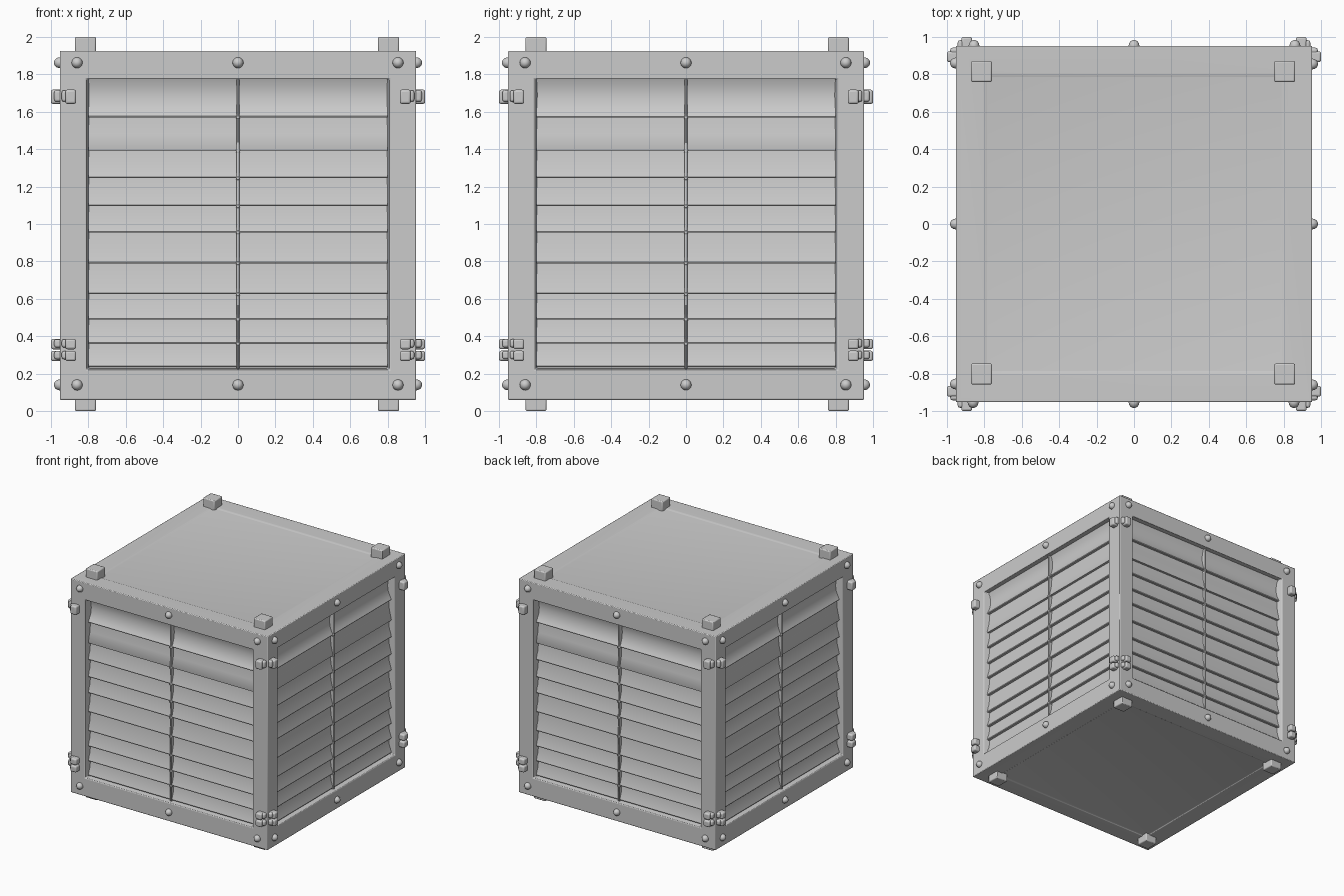
import bpy, bmesh, math
from mathutils import Matrix, Vector

if "Cube" in bpy.data.objects:
    bpy.data.objects.remove(bpy.data.objects["Cube"])

H, ZB, ZT = 0.952, 0.06, 1.925      # half width, bottom and top of the crate body
OPEN_B, OPEN_T = 0.23, 1.775        # louvre opening heights

grey = bpy.data.materials.new("plain_grey")
grey.diffuse_color = (0.6, 0.6, 0.6, 1)
grey.use_nodes = True
grey.node_tree.nodes["Principled BSDF"].inputs["Base Color"].default_value = grey.diffuse_color


def finish(name, bm, bevel=0.0, segments=2):
    bmesh.ops.recalc_face_normals(bm, faces=bm.faces[:])
    me = bpy.data.meshes.new(name)
    bm.to_mesh(me)
    bm.free()
    me.materials.append(grey)
    ob = bpy.data.objects.new(name, me)
    bpy.context.collection.objects.link(ob)
    if bevel:
        m = ob.modifiers.new("soft_edges", 'BEVEL')
        m.width, m.segments, m.limit_method = bevel, segments, 'ANGLE'
    bpy.ops.object.select_all(action='DESELECT')
    ob.select_set(True)
    bpy.context.view_layer.objects.active = ob
    bpy.ops.object.shade_smooth_by_angle(angle=math.radians(40))
    return ob


def box(bm, centre, size, rot=Matrix()):
    mat = rot @ Matrix.Translation(centre) @ Matrix.Diagonal((*size, 1))
    bmesh.ops.create_cube(bm, size=1, matrix=mat)


def turns():
    return [Matrix.Rotation(k * math.pi / 2, 4, 'Z') for k in range(4)]


# Crate frame: a block with recessed side openings and shallow end panels
bm = bmesh.new()
box(bm, (0, 0, (ZB + ZT) / 2), (2 * H, 2 * H, ZT - ZB))
for f in bm.faces[:]:
    f.normal_update()
    n = f.normal.copy()
    side = abs(n.z) < 0.5
    bmesh.ops.inset_individual(bm, faces=[f], thickness=0.15)
    steps = [(0.81, 0), (0.79, 0.085)] if side else [(0.80, 0), (0.79, 0.007)]
    for i, (half, depth) in enumerate(steps):
        if i:
            bmesh.ops.inset_individual(bm, faces=[f], thickness=0.005)
        for v in f.verts:
            for a in range(2):
                if abs(n[a]) < 0.5:
                    v.co[a] = math.copysign(half, v.co[a])
                else:
                    v.co[a] = n[a] * (H - depth)
            if side:
                mid = v.co.z > 1
                v.co.z = (OPEN_T if mid else OPEN_B - 0.01 + 0.01 * i)
            else:
                v.co.z = (ZT - depth) if n.z > 0 else (ZB + depth)
finish("crate_frame", bm, 0.007)

# Louvre slats: a stepped profile, each slat leaning out to its lower lip
lips = [1.57, 1.39, 1.245, 1.095, 0.955, 0.79, 0.625, 0.49, 0.36, 0.235]
profile = [(1.775, 0.045), (1.74, 0.058), (1.69, 0.064), (1.64, 0.058), (1.60, 0.044)]
for z, nxt in zip(lips, lips[1:] + [0.225]):
    profile += [(z + 0.006, 0.03), (z, 0.033), (z + 0.002, 0.056)]
    if nxt > 0.23:
        profile.append(((z + nxt) / 2, 0.049))
profile.append((0.225, 0.06))
for k, rot in enumerate(turns()):
    bm = bmesh.new()
    rows = [[bm.verts.new(rot @ Vector((x, -H + d, z))) for x in (-0.80, 0.80)]
            for z, d in profile]
    for a, b in zip(rows, rows[1:]):
        bm.faces.new((a[0], b[0], b[1], a[1]))
    ob = finish("louvre_slats_%d" % k, bm)
    # make sure the open sheet faces outwards
    out = rot @ Vector((0, -1, 0))
    if sum(p.normal.dot(out) * p.area for p in ob.data.polygons) < 0:
        ob.data.flip_normals()

# Upright tie rods with a small clip on every slat lip
bm = bmesh.new()
for rot in turns():
    box(bm, (0, -H + 0.045, 1.0), (0.014, 0.044, 1.55), rot)
    for z in lips[:-1]:
        box(bm, (0, -H + 0.036, z), (0.02, 0.03, 0.02), rot)
finish("louvre_tie_rods", bm, 0.003, 1)

# Domed rivets on the top and bottom rails
bm = bmesh.new()
for rot in turns():
    for x in (-0.86, 0, 0.855):
        for z in (1.862, 0.14):
            m = rot @ Matrix.Translation((x, -H, z)) @ Matrix.Diagonal((1, 1.1, 1, 1))
            bmesh.ops.create_uvsphere(bm, u_segments=16, v_segments=10, radius=0.029, matrix=m)
finish("rivets", bm)

# Corner latches near the top and paired hinge knuckles near the bottom
for name, heights, tall in (("corner_latches", (1.68,), 0.076),
                            ("hinge_knuckles", (0.295, 0.358), 0.055)):
    bm = bmesh.new()
    for rot in turns():
        for s in (-1, 1):
            for z in heights:
                box(bm, (s * 0.894, -0.965, z), (0.058, 0.07, tall), rot)
                box(bm, (s * 0.925, -0.957, z + 0.004), (0.034, 0.05, tall * 0.8), rot)
    finish(name, bm, 0.012, 3)

# Stacking blocks on top and feet underneath
for name, z0, z1 in (("stacking_blocks", ZT - 0.03, 2.0), ("feet", 0.0, ZB + 0.03)):
    bm = bmesh.new()
    for x in (-0.815, 0.805):
        for y in (-0.802, 0.815):
            box(bm, (x, y, (z0 + z1) / 2), (0.112, 0.112, z1 - z0))
    finish(name, bm, 0.008)
